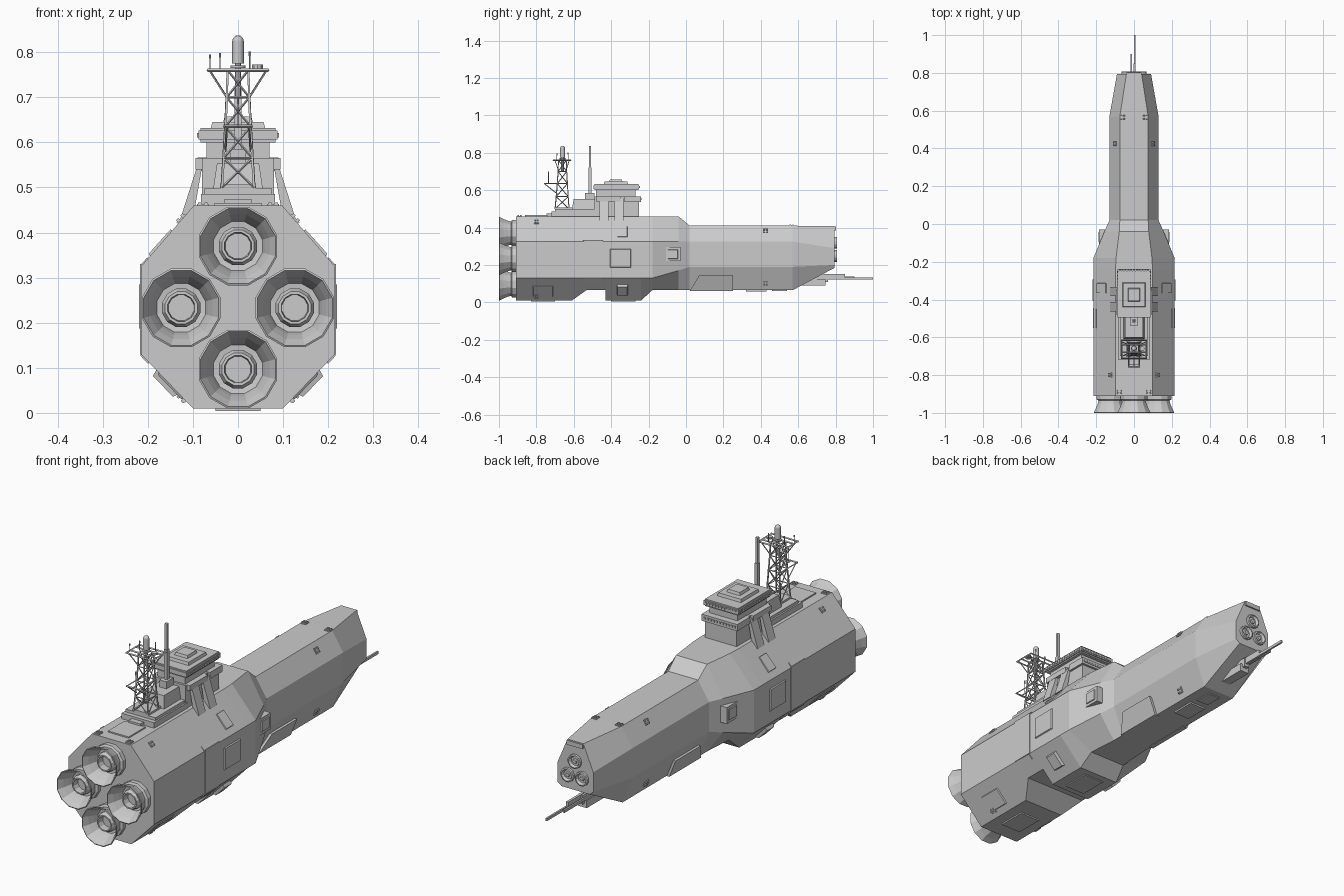
import bpy, bmesh, math
from mathutils import Vector, Matrix


def finish(bm, name, smooth=False):
    bmesh.ops.recalc_face_normals(bm, faces=bm.faces)
    me = bpy.data.meshes.new(name)
    bm.to_mesh(me)
    bm.free()
    ob = bpy.data.objects.new(name, me)
    bpy.context.collection.objects.link(ob)
    return ob


def add_box(bm, loc, size, tilt=0, taper=1.0):
    """Box whose local z is tilted about y; taper shrinks its outer face."""
    m = Matrix.Translation(loc) @ Matrix.Rotation(math.radians(tilt), 4, 'Y')
    vs = bmesh.ops.create_cube(bm, size=1)['verts']
    for v in vs:
        k = taper if v.co.z > 0 else 1
        v.co = m @ Vector((v.co.x * size[0] * k, v.co.y * size[1] * k, v.co.z * size[2]))


def boxes(name, items):
    bm = bmesh.new()
    for it in items:
        add_box(bm, *it)
    return finish(bm, name)


def span(x0, x1, y0, y1, z0, z1, tilt=0, taper=1.0):
    return (((x0 + x1) / 2, (y0 + y1) / 2, (z0 + z1) / 2), (x1 - x0, y1 - y0, z1 - z0), tilt, taper)


def both(items):
    return items + [((-l[0], l[1], l[2]), s, -t, k) for l, s, t, k in items]


def strut(bm, p, q, r=0.0025, n=4):
    p, q = Vector(p), Vector(q)
    d = q - p
    m = Matrix.Translation((p + q) / 2) @ d.to_track_quat('Z', 'Y').to_matrix().to_4x4()
    bmesh.ops.create_cone(bm, cap_ends=True, segments=n, radius1=r, radius2=r, depth=d.length, matrix=m)


def lathe(name, profile, x, z, n=12):
    """Spin (radius, y) profile about an axis parallel to y."""
    bm = bmesh.new()
    rings = [[bm.verts.new((x + r * math.sin(2 * math.pi * (i + .5) / n), y,
                            z + r * math.cos(2 * math.pi * (i + .5) / n))) for i in range(n)]
             for r, y in profile]
    for a, b in zip(rings, rings[1:]):
        for i in range(n):
            bm.faces.new((a[i], a[(i + 1) % n], b[(i + 1) % n], b[i]))
    bm.faces.new(rings[-1])
    return finish(bm, name)


# Main hull: octagonal sections (y, half width, upper z, lower z, top half width, top z, bottom half width, bottom z)
secs = [(-.91, .215, .325, .13, .098, .46, .10, .01),
        (-.61, .215, .325, .13, .098, .46, .10, .01),
        (-.53, .215, .325, .13, .098, .46, .153, .067),
        (-.43, .215, .325, .13, .098, .46, .153, .067),
        (-.43, .215, .325, .13, .098, .46, .10, .01),
        (-.24, .215, .325, .13, .098, .46, .10, .01),
        (-.18, .215, .325, .13, .095, .46, .09, .065),
        (-.04, .157, .325, .17, .078, .46, .08, .065),
        (.02, .13, .325, .19, .075, .41, .08, .065),
        (.57, .13, .325, .19, .075, .41, .08, .065),
        (.795, .09, .29, .20, .04, .407, .07, .185)]
bm = bmesh.new()
rings = []
for y, w, zu, zl, tw, zt, bw, zb in secs:
    half = [(tw, zt), (w, zu), (w, zl), (bw, zb)]
    rings.append([bm.verts.new((x, y, z)) for x, z in half + [(-x, z) for x, z in half[::-1]]])
for a, b in zip(rings, rings[1:]):
    for i in range(8):
        j = (i + 1) % 8
        if (a[i].co - b[i].co).length + (a[j].co - b[j].co).length > 1e-5:
            bm.faces.new((a[i], a[j], b[j], b[i]))
bm.faces.new(rings[0])
bm.faces.new(rings[-1])
bmesh.ops.remove_doubles(bm, verts=bm.verts, dist=1e-5)
finish(bm, "hull")

# Main engine nozzles with inner tubes
bell = [(.05, -.905), (.074, -.908), (.074, -.93), (.064, -.935), (.068, -.95), (.078, -.975), (.09, -.998),
        (.086, -1.0), (.072, -.975), (.062, -.95), (.056, -.93), (.02, -.925)]
core = [(.036, -.92), (.044, -.93), (.044, -.945), (.037, -.962), (.031, -.962), (.029, -.93)]
for i, (x, z) in enumerate([(0, .37), (.126, .233), (-.126, .233), (0, .097)]):
    lathe(f"engine_bell_{i}", bell, x, z)
    lathe(f"engine_core_{i}", core, x, z)

# Nose tubes and lip
for i, (x, z) in enumerate([(0, .318), (.036, .248), (-.036, .248)]):
    lathe(f"nose_tube_{i}", [(.032, .785), (.032, .806), (.026, .808), (.02, .797), (.011, .797), (.009, .803)], x, z)
boxes("nose_lip", [span(-.04, .04, .79, .802, .385, .405)])

# Raised hull panels and side pods
boxes("side_panels", both([
    ((.216, -.35, .236), (.104, .118, .008), 90, .92),
    ((.2155, -.495, .23), (.2, .10, .004), 90, 1),
    ((.206, -.5, .335), (.02, .10, .006), 48, 1),
    ((.206, -.5, .12), (.025, .10, .006), 134, 1),
    ((.165, -.34, .372), (.085, .06, .024), 48, .85),
    ((.16, -.34, .065), (.075, .06, .018), 134, .85),
    ((.15, -.765, .06), (.08, .11, .006), 134, .92)]))
boxes("side_pods", both([span(.12, .185, -.11, -.03, .22, .295), ((.184, -.07, .2575), (.055, .06, .01), 90, .85)]))
boxes("belly_plates", [span(-.05, .05, -.83, -.70, .004, .012), span(-.05, .05, -.40, -.27, .005, .012),
                       span(-.04, .04, .32, .43, .058, .067), span(-.03, .03, .46, .54, .061, .067)])
boxes("top_plate", [span(-.052, .052, -.86, -.74, .458, .466)])

# Lower side bays on the forward hull
for s in (1, -1):
    bm = bmesh.new()
    outline = [(.02, .062), (.07, .143), (.25, .143), (.25, .062)]
    layers = [[bm.verts.new((s * (.08 + .4 * (z - .065) + o), y, z)) for y, z in outline] for o in (-.01, .012)]
    for i in range(4):
        j = (i + 1) % 4
        bm.faces.new((layers[0][i], layers[0][j], layers[1][j], layers[1][i]))
    bm.faces.new(layers[0])
    bm.faces.new(layers[1])
    finish(bm, "lower_bay")

# Thruster clusters: four small blocks on a plate
clusters = []
for x, y, z, t in [(.126, -.80, .431, 48), (.125, -.80, .033, 134), (.1, .425, .382, 58), (.097, .425, .102, 112),
                   (.06, .565, .411, 0), (.078, -.89, .461, 0)]:
    rot = Matrix.Rotation(math.radians(t), 3, 'Y')
    clusters.append(((x, y, z), (.026, .026, .004), t, 1))
    for dx in (-.007, .007):
        for dy in (-.007, .007):
            clusters.append((Vector((x, y, z)) + rot @ Vector((dx, dy, .003)), (.009, .009, .006), t, .7))
boxes("thruster_clusters", both(clusters))

# Bridge tower tiers
boxes("bridge_tower", [
    span(-.08, .08, -.49, -.25, .455, .565), span(-.09, .09, -.33, -.24, .537, .567),
    span(-.094, .094, -.48, -.35, .54, .565), span(-.07, .07, -.48, -.27, .565, .60),
    span(-.083, .083, -.49, -.255, .60, .632), span(-.088, .088, -.495, -.25, .606, .626),
    span(-.06, .06, -.44, -.31, .632, .645, 0, .95), span(-.033, .033, -.41, -.34, .645, .657, 0, .9)])
# Window blocks around the bridge bands
wins = []
for i in range(11):
    x = -.075 + i * .015
    wins += [span(x - .005, x + .005, -.252, -.247, .611, .621), span(x - .005, x + .005, -.242, -.237, .547, .557)]
for i in range(14):
    y = -.48 + i * .0165
    wins += both([span(.086, .091, y - .005, y + .005, .611, .621)])
boxes("bridge_windows", wins)

# Sloped buttresses down the tower sides
bm = bmesh.new()
for s in (1, -1):
    for y0 in (-.462, -.382):
        prof = [(.078, .555), (.088, .555), (.128, .43), (.10, .43)]
        a, b = [[bm.verts.new((s * x, y, z)) for x, z in prof] for y in (y0, y0 + .048)]
        for i in range(4):
            bm.faces.new((a[i], a[(i + 1) % 4], b[(i + 1) % 4], b[i]))
        bm.faces.new(a)
        bm.faces.new(b)
finish(bm, "tower_buttresses")

# Aft deckhouse under the mast
boxes("aft_deck", [span(-.082, .082, -.72, -.48, .455, .485), span(-.075, .075, -.70, -.48, .485, .498),
                   span(-.055, .055, -.61, -.48, .498, .553, 0, .85), span(-.04, .04, -.70, -.61, .498, .507),
                   span(-.018, .018, -.54, -.49, .545, .585), span(-.03, .03, -.745, -.70, .46, .475)])
boxes("pole_antenna", [span(-.008, .008, -.522, -.504, .55, .72), span(-.006, .006, -.519, -.507, .72, .837)])

# Lattice mast
bm = bmesh.new()
levels = [(.50, .036, -.70, -.625), (.565, .032, -.694, -.63), (.635, .028, -.688, -.634),
          (.70, .025, -.684, -.638), (.76, .023, -.682, -.64)]
corners = [[Vector(c + (z,)) for c in ((-w, y0), (w, y0), (w, y1), (-w, y1))] for z, w, y0, y1 in levels]
for n, (lo, hi) in enumerate(zip(corners, corners[1:])):
    for i in range(4):
        j = (i + 1) % 4
        strut(bm, lo[i], hi[i], .0035)
        strut(bm, hi[i], hi[j])
        strut(bm, lo[i], hi[j])
        if i % 2 == 0:
            strut(bm, lo[j], hi[i])
for s in (1, -1):
    for y in (-.70, -.625):
        strut(bm, (s * .025, y * .5 - .33, .70), (s * .062, y, .758))
    strut(bm, (s * .028, -.688, .58), (s * .025, -.755, .633))
finish(bm, "lattice_mast")
bm = bmesh.new()
for x in (-.066, .066):
    strut(bm, (x, -.71, .76), (x, -.615, .76), .004)
for y in (-.71, -.68, -.64, -.615):
    strut(bm, (-.068, y, .76), (.068, y, .76), .004)
for x in (-.03, 0, .03):
    strut(bm, (x, -.76, .636), (x, -.63, .636), .003)
strut(bm, (-.032, -.757, .636), (.032, -.757, .636), .004)
for x, y, z, h in [(-.062, -.69, .76, .035), (-.04, -.65, .76, .038), (.026, -.63, .76, .042), (0, -.735, .636, .065)]:
    strut(bm, (x, y, z), (x, y, z + h), .0016, 6)
    strut(bm, (x, y, z + h * .75), (x, y, z + h), .003, 6)
strut(bm, (.043, -.66, .764), (.043, -.66, .773), .013, 10)
finish(bm, "mast_platforms")

# Radome on top of the mast
bm = bmesh.new()
strut(bm, (0, -.66, .70), (0, -.66, .775), .007, 10)
strut(bm, (0, -.66, .765), (0, -.66, .771), .017, 12)
strut(bm, (0, -.66, .775), (0, -.66, .824), .013, 16)
bmesh.ops.create_uvsphere(bm, u_segments=16, v_segments=8, radius=.013, matrix=Matrix.Translation((0, -.66, .824)))
dome = finish(bm, "mast_radome")
bpy.context.view_layer.objects.active = dome
dome.select_set(True)
bpy.ops.object.shade_smooth_by_angle(angle=math.radians(35))

# Chin probe beneath the nose
boxes("chin_probe", [span(-.022, .022, .56, .745, .09, .125), span(-.012, .012, .70, .76, .11, .15),
                     span(-.003, .008, .66, .85, .122, .152), span(0, .008, .84, 1.0, .122, .134),
                     span(-.018, -.010, .66, .90, .126, .138), span(-.018, .008, .73, .75, .124, .136),
                     span(-.016, .016, .60, .70, .10, .17)])
